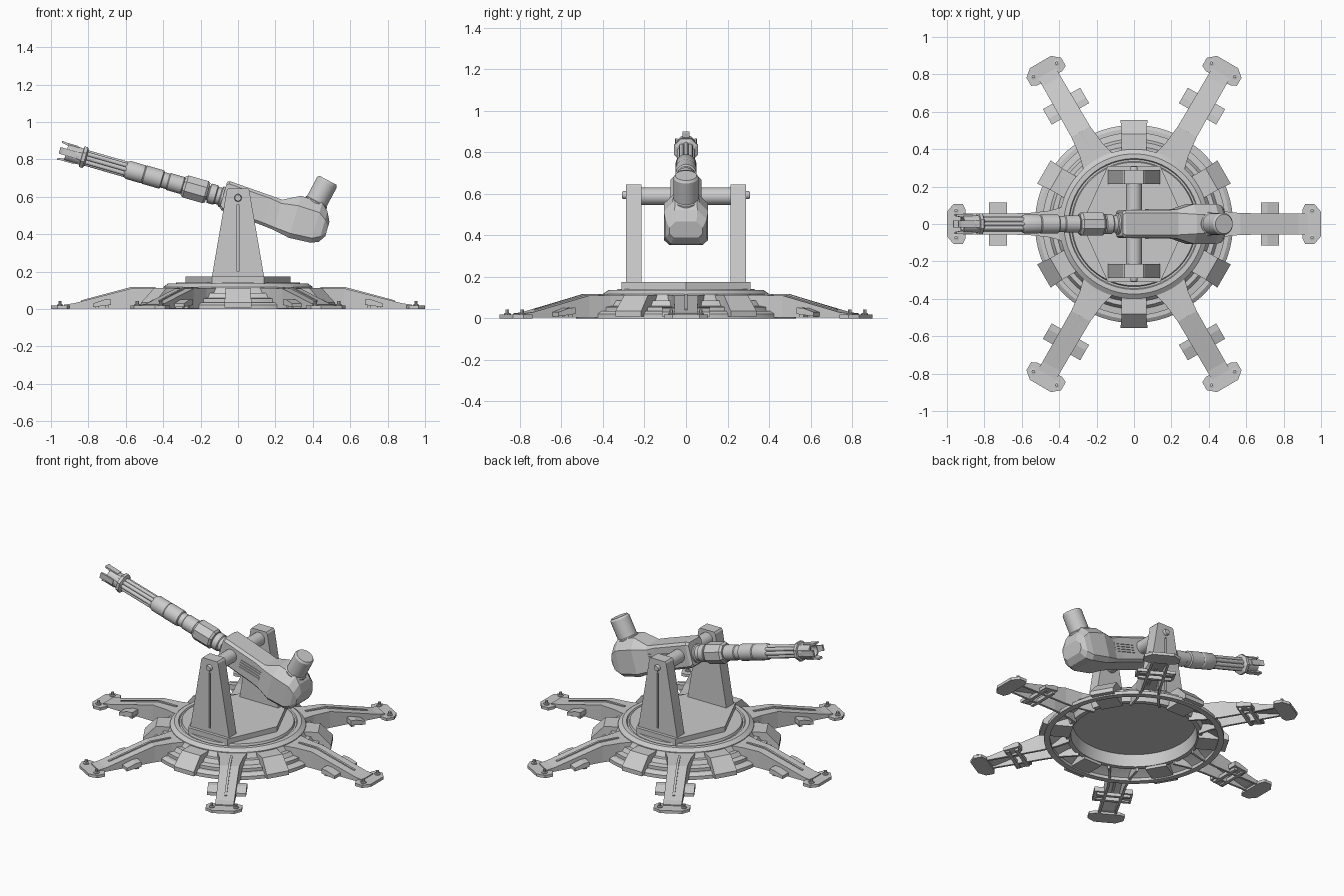
import bpy, bmesh
from math import sin, cos, pi, radians
from mathutils import Matrix

if "Cube" in bpy.data.objects:
    bpy.data.objects.remove(bpy.data.objects["Cube"])

I = Matrix.Identity(4)


def loft(name, rings, mat=I, smooth=False):
    """Skin a list of equal-length closed rings and cap both ends."""
    bm = bmesh.new()
    vs = [[bm.verts.new(p) for p in r] for r in rings]
    n = len(rings[0])
    for a, b in zip(vs, vs[1:]):
        for i in range(n):
            j = (i + 1) % n
            bm.faces.new((a[i], a[j], b[j], b[i]))
    bm.faces.new(vs[0][::-1])
    bm.faces.new(vs[-1])
    bmesh.ops.recalc_face_normals(bm, faces=bm.faces)
    me = bpy.data.meshes.new(name)
    bm.to_mesh(me)
    bm.free()
    ob = bpy.data.objects.new(name, me)
    bpy.context.collection.objects.link(ob)
    ob.matrix_world = mat
    if smooth:
        bpy.ops.object.select_all(action='DESELECT')
        ob.select_set(True)
        bpy.context.view_layer.objects.active = ob
        bpy.ops.object.shade_smooth_by_angle(angle=radians(30))
    return ob


def lathe(name, profile, axis='Z', n=32, mat=I):
    """Revolve (radius, height) pairs about an axis."""
    off = pi / n
    place = {'Z': lambda a, b, h: (a, b, h), 'X': lambda a, b, h: (h, a, b),
             'Y': lambda a, b, h: (a, h, b)}[axis]
    rings = [[place(r * cos(2 * pi * i / n + off), r * sin(2 * pi * i / n + off), h)
              for i in range(n)] for r, h in profile]
    return loft(name, rings, mat, n > 12)


def prism_y(name, pts, y0, y1, mat=I):
    """Extrude an (x, z) outline from y0 to y1."""
    return loft(name, [[(x, y, z) for x, z in pts] for y in (y0, y1)], mat)


def prism_z(name, pts, z0, z1, mat=I):
    return loft(name, [[(x, y, z) for x, y in pts] for z in (z0, z1)], mat)


def box(name, x0, x1, y0, y1, z0, z1, mat=I):
    return prism_z(name, [(x0, y0), (x1, y0), (x1, y1), (x0, y1)], z0, z1, mat)


# Stepped round base, hollow underneath with an inner wall
lathe("base_ring", [(.36, .1), (.372, .025), (.40, .025), (.41, .06), (.44, .05), (.495, .02), (.495, 0), (.53, 0),
                    (.53, .022), (.51, .035), (.49, .035), (.49, .055), (.455, .06),
                    (.44, .085), (.415, .085), (.40, .11), (.40, .118), (.375, .136),
                    (.35, .136), (.345, .128), (.335, .128), (.33, .142)], n=64)
# Six-sided turntable plate
prism_z("turntable_plate", [(-.28, 0), (-.14, -.31), (.14, -.31), (.28, 0), (.14, .31), (-.14, .31)],
        .13, .175)

# Legs with feet, bolts and clamps, and the wedge blocks between them
for k in range(6):
    R = Matrix.Rotation(k * pi / 3, 4, 'Z')
    t = .014
    rings = []
    for x, w, zt in ((.375, .092, .114), (.46, .07, .112), (.57, .058, .11), (.88, .055, .03), (.93, .055, .024)):
        zb = .004
        rings.append([(x, w, zb), (x, w, zt), (x, -w, zt), (x, -w, zb), (x, t - w, zb),
                      (x, t - w, zt - t), (x, w - t, zt - t), (x, w - t, zb)])
    loft("leg", rings, R)
    prism_y("leg_rib", [(.44, .1), (.44, .118), (.57, .118), (.84, .046), (.84, .03)], -.007, .007, R)
    prism_z("foot", [(.9, -.075), (.915, -.107), (.965, -.107), (1, -.065), (1, .065),
                     (.965, .107), (.915, .107), (.9, .075)], 0, .018, R)
    for s in (-1, 1):
        B = R @ Matrix.Translation((.952, s * .072, 0))
        lathe("foot_bolt", [(.017, .015), (.017, .024), (.009, .026), (.009, .042)], n=8, mat=B)
        prism_y("leg_clamp", [(.68, .022), (.68, .052), (.715, .05), (.775, .03), (.775, .01)],
                s * .05, s * .115, R)
    for x in (.69, .745):
        box("clamp_strap", x, x + .02, -.1, .1, .004, .026, R)
    W = Matrix.Rotation((k + .5) * pi / 3, 4, 'Z')
    loft("wedge_block", [[(x, -w, z), (x, w, z), (x, w, .008), (x, -w, .008)]
                         for x, w, z in ((.375, .066, .112), (.48, .066, .112), (.556, .072, .035))], W)

# Upright supports with a recessed slot on the outer face
for s in (-1, 1):
    post = prism_y("upright_support", [(-.14, .17), (.14, .17), (.06, .635), (.052, .645), (-.052, .645), (-.06, .635)],
                   s * .215, s * .29)
    cutter = box("slot_cutter", -.006, .006, s * .275, s * .31, .2, .56)
    cutter.hide_render = True
    cutter.hide_viewport = True
    mod = post.modifiers.new("slot", 'BOOLEAN')
    mod.operation = 'DIFFERENCE'
    mod.object = cutter
    lathe("pivot_pin", [(.02, s * .28), (.02, s * .3), (.016, s * .307)], 'Y', 16, Matrix.Translation((0, 0, .594)))
lathe("cross_shaft", [(.042, -.22), (.042, .22)], 'Y', 24, Matrix.Translation((0, 0, .588)))

# Gun frame: local x runs to the rear along the barrel axis
G = Matrix.Translation((0, 0, .575)) @ Matrix.Rotation(radians(16), 4, 'Y')


def octagon(u, lo, hi, w, c, d):
    """Rectangle section chamfered by c below and d above."""
    return [(u, -w, lo + c), (u, -w + c, lo), (u, w - c, lo), (u, w, lo + c),
            (u, w, hi - d), (u, w - d, hi), (u, -w + d, hi), (u, -w, hi - d)]


loft("gun_body", [octagon(*s) for s in (
    (-.085, -.06, .085, .065, .015, .015), (-.07, -.07, .092, .075, .015, .015), (.17, -.088, .078, .075, .015, .015),
    (.225, -.094, .074, .078, .015, .02), (.315, -.112, .122, .107, .025, .055), (.435, -.105, .118, .107, .025, .055),
    (.475, -.088, .08, .1, .03, .045), (.5, -.05, .03, .08, .02, .03))], G)
# Side vents
for s in (-1, 1):
    for i in range(4):
        v = -.028 + i * .016
        box("side_vent", .07, .22, s * .07, s * .08, v, v + .008, G)
# Angled rear canister
C = Matrix.Translation((.405, 0, .545)) @ Matrix.Rotation(radians(28), 4, 'Y')
lathe("rear_canister", [(.066, -.02), (.066, .03), (.06, .035), (.06, .15), (.052, .162)], n=24, mat=C)

# Barrel sleeves
lathe("barrel_sleeve", [(.035, -.63), (.046, -.618), (.05, -.61), (.05, -.53), (.047, -.525), (.051, -.52),
                        (.051, -.425), (.043, -.42), (.043, -.39), (.047, -.385), (.047, -.31),
                        (.04, -.3), (.04, -.165), (.054, -.16), (.054, -.125), (.047, -.12),
                        (.047, -.1), (.056, -.095), (.056, -.06)], 'X', 32, G)
lathe("barrel_block", [(.055, -.305), (.066, -.292), (.066, -.18), (.056, -.168)], 'X', 8, G)
# Cluster of tubes around a core
lathe("barrel_core", [(.03, -.9), (.03, -.6)], 'X', 16, G)
for i in range(8):
    a = i * pi / 4
    T = G @ Matrix.Translation((0, .031 * cos(a), .031 * sin(a)))
    lathe("barrel_tube", [(.012, -.86), (.012, -.6)], 'X', 12, T)
# Muzzle: flange, hollow cup and flared prongs
lathe("muzzle_flange", [(.046, -.9), (.05, -.87), (.062, -.868), (.062, -.85), (.045, -.842)], 'X', 8, G)
lathe("muzzle_cup", [(.034, -.91), (.034, -.955), (.046, -.955), (.046, -.88)], 'X', 24, G)
for i in range(4):
    P = G @ Matrix.Rotation(i * pi / 2, 4, 'X')
    prism_y("muzzle_prong", [(-.9, .036), (-.9, .05), (-.975, .05), (-.992, .054), (-.992, .042), (-.96, .036)],
            -.018, .018, P)
